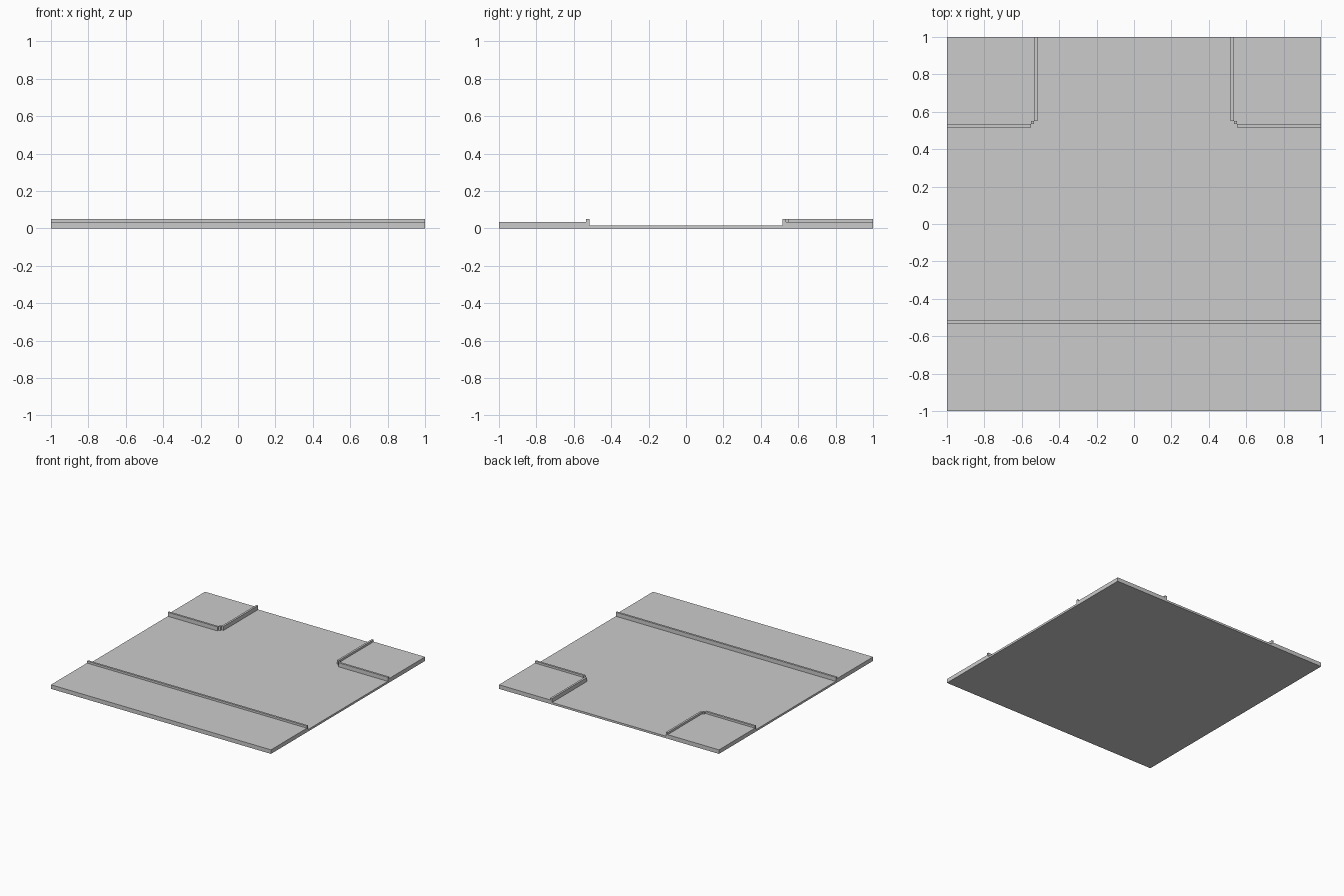
import bpy
import bmesh

cube = bpy.data.objects.get("Cube")
if cube:
    bpy.data.objects.remove(cube, do_unlink=True)

U = 1 / 60            # grid step: every size is a multiple of it
EDGE = 60             # half width of the tile
KERB = 31             # inner face of the kerbs
ROAD, WALK, TOP = 1, 2, 3

# One plain concrete grey
grey = bpy.data.materials.new("concrete_grey")
grey.use_nodes = True
grey.diffuse_color = (0.6, 0.6, 0.6, 1)
grey.node_tree.nodes["Principled BSDF"].inputs["Base Color"].default_value = (0.6, 0.6, 0.6, 1)


def rect(x0, y0, x1, y1):
    return [(x0, y0), (x1, y0), (x1, y1), (x0, y1)]


def slab(name, outlines, z0, z1, mirrored=False):
    """Extrude flat outlines, in grid steps, from z0 to z1."""
    bm = bmesh.new()
    for outline in outlines:
        face = bm.faces.new([bm.verts.new((x * U, y * U, z0 * U)) for x, y in outline])
        grown = bmesh.ops.extrude_face_region(bm, geom=[face], use_keep_orig=True)
        verts = [g for g in grown["geom"] if isinstance(g, bmesh.types.BMVert)]
        bmesh.ops.translate(bm, verts=verts, vec=(0, 0, (z1 - z0) * U))
    bmesh.ops.recalc_face_normals(bm, faces=bm.faces)
    mesh = bpy.data.meshes.new(name)
    bm.to_mesh(mesh)
    bm.free()
    mesh.materials.append(grey)
    obj = bpy.data.objects.new(name, mesh)
    bpy.context.scene.collection.objects.link(obj)
    if mirrored:
        obj.modifiers.new("Mirror", "MIRROR").use_axis[0] = True
    return obj


# Road surface
slab("road", [rect(-EDGE, -EDGE, EDGE, EDGE)], 0, ROAD)

# Straight pavement and kerb along the front
slab("front_pavement", [rect(-EDGE, -EDGE, EDGE, -KERB - 1)], ROAD, WALK)
slab("front_kerb", [rect(-EDGE, -KERB - 1, EDGE, -KERB)], ROAD, TOP)

# Back corners: notched pavement wrapped by a kerb with a stepped corner
a, b = KERB + 1, KERB + 2
slab("corner_pavements",
     [[(b, a), (EDGE, a), (EDGE, EDGE), (a, EDGE), (a, b), (b, b)]],
     ROAD, WALK, mirrored=True)
slab("corner_kerbs",
     [rect(KERB, b, a, EDGE), rect(a, a, b, b), rect(b, KERB, EDGE, a)],
     ROAD, TOP, mirrored=True)
